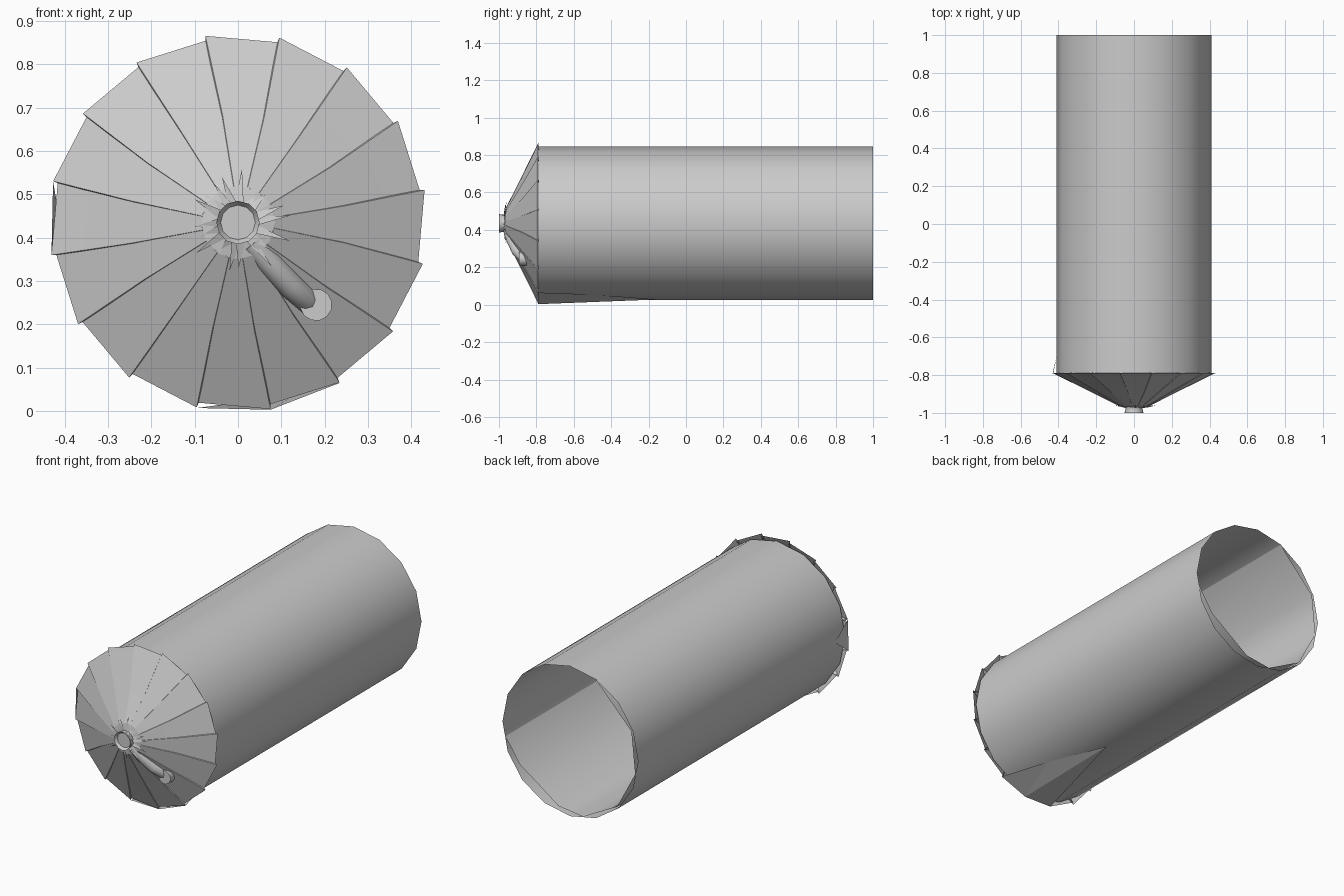
import bpy, random
from math import sin, cos, radians, pi
from mathutils import Vector

if "Cube" in bpy.data.objects:
    bpy.data.objects.remove(bpy.data.objects["Cube"])

random.seed(4)
CZ = 0.435      # height of the axis
SIDES = 16


def polar(angle, radius, y):
    a = radians(angle)
    return (radius * cos(a), y, CZ + radius * sin(a))


def make(name, verts, faces, smooth=None):
    mesh = bpy.data.meshes.new(name)
    mesh.from_pydata(verts, [], faces)
    mesh.update()
    ob = bpy.data.objects.new(name, mesh)
    bpy.context.collection.objects.link(ob)
    if smooth:
        bpy.ops.object.select_all(action='DESELECT')
        ob.select_set(True)
        bpy.context.view_layer.objects.active = ob
        bpy.ops.object.shade_smooth_by_angle(angle=radians(smooth))
    return ob


def sheet(name, rows, closed=False, smooth=None):
    n = len(rows[0])
    verts = [p for row in rows for p in row]
    last = n if closed else n - 1
    faces = [(r * n + i, r * n + (i + 1) % n, (r + 1) * n + (i + 1) % n, (r + 1) * n + i)
             for r in range(len(rows) - 1) for i in range(last)]
    return make(name, verts, faces, smooth)


# Main paper tube, open at the back
angles = [i * 360 / SIDES for i in range(SIDES)]
sheet("paper_tube", [[polar(a, 0.41, y) for a in angles] for y in (1, -0.79)], True, 40)

# Loose inner wrap that cuts across the corners of the tube
wrap = [(112.5, 0.408), (157.5, 0.40), (191, 0.40), (225, 0.40), (258.75, 0.40), (281, 0.38), (326, 0.37), (348.75, 0.40)]
sheet("inner_wrap", [[polar(a, r, y) for a, r in wrap] for y in (1, -0.79)], smooth=40)

# Loose paper corners between tube and pleated front
make("lower_paper_corner",
     [(0.235, -0.79, 0.065), (0.075, -0.79, 0.003), (-0.095, -0.79, 0.007),
      (0.06, -0.15, 0.028), (0.16, -0.5, 0.055)],
     [(0, 1, 4), (1, 3, 4), (1, 2, 3)])
make("side_paper_corner",
     [polar(167.5, 0.437, -0.79), polar(190, 0.437, -0.79), polar(180, 0.41, -0.70)],
     [(0, 1, 2)])

# Pleated front: broad panels with a narrow tuck at each rim corner
outer, middle, inner = [], [], []
for k in range(SIDES):
    a = 9.9 + k * 22.5
    twist = random.uniform(-4, 4)
    for da, dr, dy in ((0, 0, 0), (1.2, -0.045, 0.004), (-1.0, -0.01, 0.0)):
        outer.append(polar(a + da, 0.437 + dr, -0.79 + dy))
        middle.append(polar(a + da * 1.5 + twist * 0.5, 0.25 + dr * 0.5, -0.88 + dy))
        inner.append(polar(a + da * 3 + twist, 0.085 + dr * 0.3, -0.962 + dy))
sheet("pleated_front", [outer, middle, inner], True, 20)

# Gathered paper around the tip
spikes = []
faces = []
for k in range(18):
    a = k * 20 + random.uniform(-6, 6)
    tip = random.uniform(0.085, 0.13)
    base = len(spikes)
    spikes += [polar(a - 12, 0.045, -0.975), polar(a + 12, 0.05, -0.968),
               polar(a + random.uniform(-6, 6), tip, -0.955 - random.uniform(0, 0.012))]
    faces.append((base, base + 1, base + 2))
make("gathered_paper", spikes, faces)
make("gathered_disc", [polar(k * 30, 0.085, -0.962) for k in range(12)] + [(0, -0.978, CZ)],
     [(k, (k + 1) % 12, 12) for k in range(12)])


# Capped tube swept along a few points
def cord(name, points, radius, sides=12):
    pts = [Vector(p) for p in points]
    verts, n = [], len(pts)
    for i, p in enumerate(pts):
        d = (pts[min(i + 1, n - 1)] - pts[max(i - 1, 0)]).normalized()
        u = d.cross(Vector((1, 0, 0.9))).normalized()
        v = d.cross(u)
        verts += [p + radius * (u * cos(2 * pi * k / sides) + v * sin(2 * pi * k / sides))
                  for k in range(sides)]
    fs = [(r * sides + k, r * sides + (k + 1) % sides,
           (r + 1) * sides + (k + 1) % sides, (r + 1) * sides + k)
          for r in range(n - 1) for k in range(sides)]
    fs += [tuple(range(sides)), tuple(range((n - 1) * sides, n * sides))]
    return make(name, verts, fs, 40)


# Tip plug and the cord lying down the front
cord("tip_plug", [(0, -0.94, CZ), (0, -0.985, CZ)], 0.047)
sheet("tip_rim", [[polar(k * 30, r, y) for k in range(12)]
                  for r, y in ((0.047, -0.985), (0.05, -1.0), (0.04, -0.985))], True, 30)
cord("pull_cord", [(0.03, -0.945, 0.39), (0.07, -0.93, 0.345), (0.12, -0.905, 0.29),
                   (0.165, -0.865, 0.25), (0.18, -0.84, 0.245)], 0.03)
cord("cord_end", [(0.18, -0.84, 0.245), (0.18, -0.893, 0.245)], 0.037)
